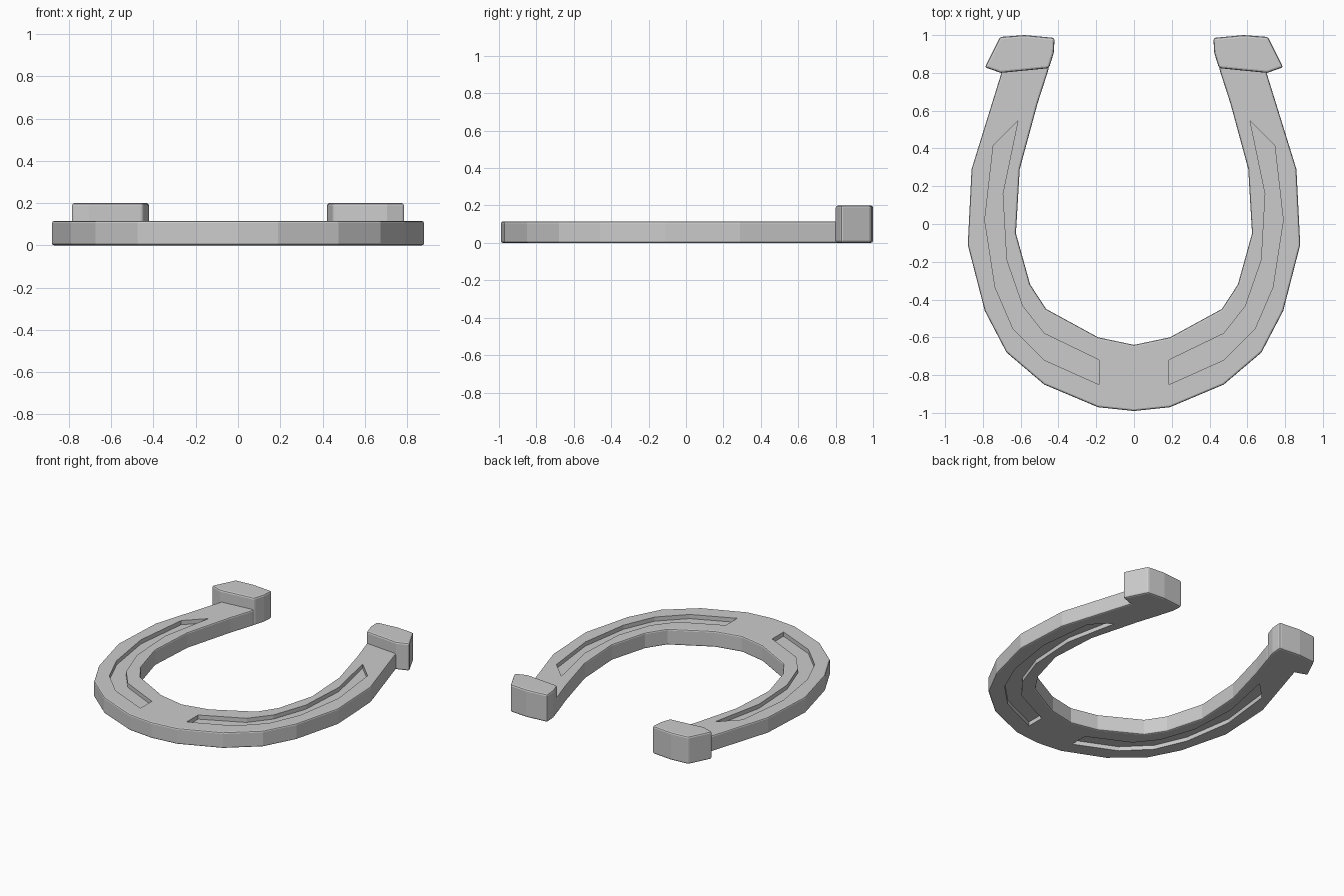
import bpy, bmesh, math

if "Cube" in bpy.data.objects:
    bpy.data.objects.remove(bpy.data.objects["Cube"])

def prism(name, pts, z0, z1, bevel=0.0):
    """Flat outline extruded from z0 to z1, with softened rims."""
    bm = bmesh.new()
    face = bm.faces.new([bm.verts.new((x, y, z0)) for x, y in pts])
    ret = bmesh.ops.extrude_face_region(bm, geom=[face])
    for v in ret["geom"]:
        if isinstance(v, bmesh.types.BMVert):
            v.co.z = z1
    bmesh.ops.recalc_face_normals(bm, faces=bm.faces[:])
    me = bpy.data.meshes.new(name)
    bm.to_mesh(me)
    bm.free()
    ob = bpy.data.objects.new(name, me)
    bpy.context.collection.objects.link(ob)
    if bevel:
        m = ob.modifiers.new("rim", 'BEVEL')
        m.width = bevel
        m.segments = 2
        m.limit_method = 'ANGLE'
        m.angle_limit = math.radians(50)
    return ob

def flip(pts):
    return [(-x, y) for x, y in reversed(pts)]

# Right half outlines, heel to toe or toe to heel
outer = [(0, -.99), (.19, -.97), (.475, -.85), (.675, -.68), (.79, -.46),
         (.88, -.11), (.86, .29), (.705, .79), (.69, .84)]
inner = [(.445, .86), (.455, .81), (.51, .64), (.605, .29), (.625, -.05),
         (.55, -.32), (.465, -.45), (.19, -.60), (0, -.64)]
half = outer[1:] + inner[:-1]
groove = [(.185, -.85), (.475, -.72), (.64, -.555), (.735, -.335), (.79, .02),
          (.745, .415), (.615, .545), (.695, .16), (.675, -.19),
          (.59, -.435), (.475, -.58), (.185, -.72)]
heel = [(.705, .80), (.79, .83), (.71, .99), (.58, 1.0), (.42, .985),
        (.425, .905), (.45, .825)]

# Shoe body
T = 0.115
shoe = prism("shoe_body", [outer[0]] + half + [inner[-1]] + flip(half), 0, T, 0.01)

# Nail grooves on the upper and lower faces, both branches
D = 0.03
for side, pts in (("right", groove), ("left", flip(groove))):
    for level, z0, z1 in (("top", T - D, T + .1), ("bottom", -.1, D)):
        cut = prism(f"groove_cutter_{side}_{level}", pts, z0, z1)
        cut.hide_render = True
        cut.hide_set(True)
        m = shoe.modifiers.new("groove", 'BOOLEAN')
        m.operation = 'DIFFERENCE'
        m.solver = 'EXACT'
        m.object = cut

# Raised heel blocks
prism("heel_block_right", heel, 0, 0.2, 0.012)
prism("heel_block_left", flip(heel), 0, 0.2, 0.012)
